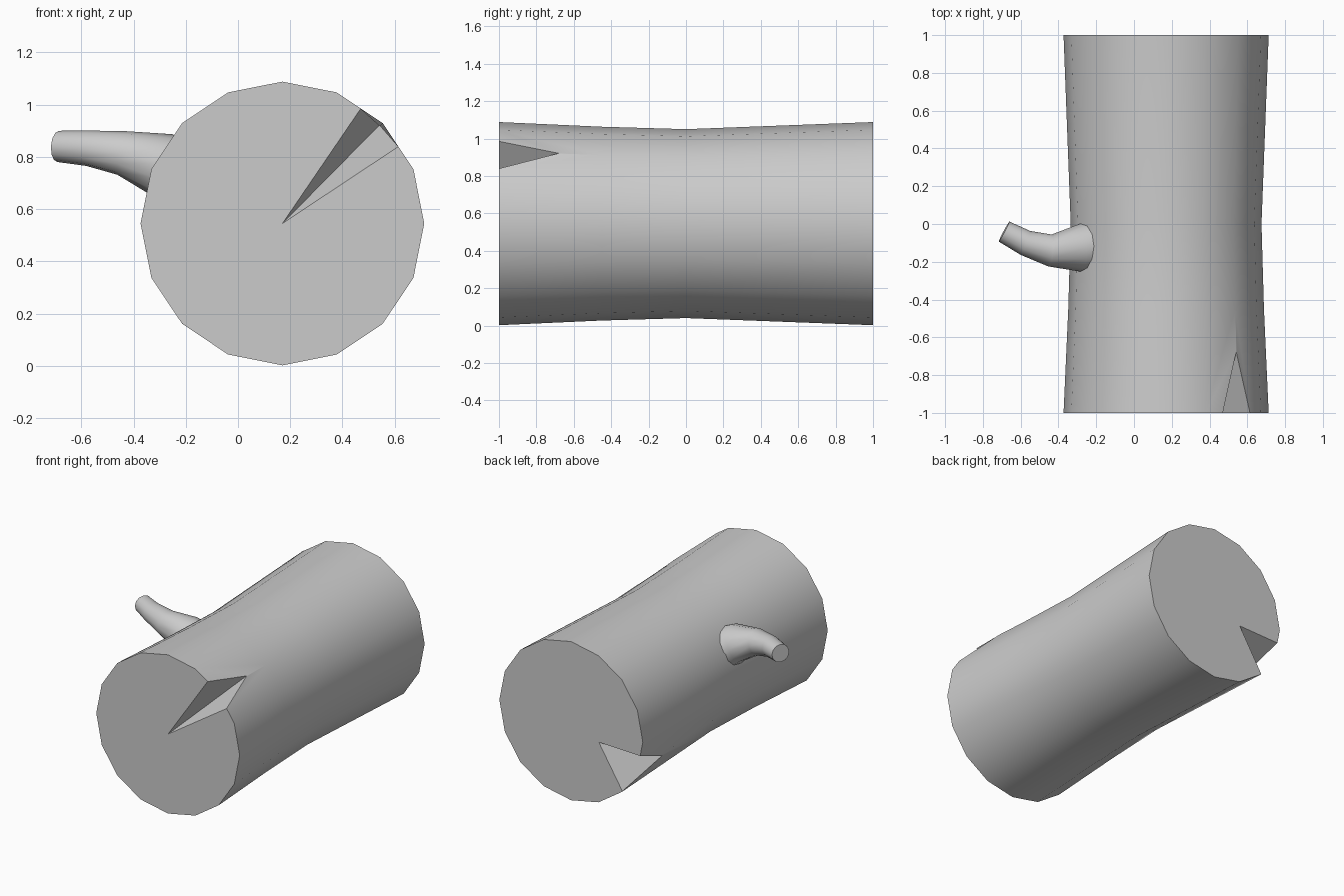
import bpy, bmesh, math
from mathutils import Vector

cube = bpy.data.objects.get("Cube")
if cube:
    bpy.data.objects.remove(cube, do_unlink=True)

# One plain grey for the whole model
GREY = (0.6, 0.6, 0.6, 1)
grey = bpy.data.materials.new("plain grey")
grey.use_nodes = True
grey.diffuse_color = GREY
grey.node_tree.nodes["Principled BSDF"].inputs["Base Color"].default_value = GREY

AXIS = Vector((0.17, 0, 0.545))


def finish(name, bm):
    bmesh.ops.recalc_face_normals(bm, faces=bm.faces)
    mesh = bpy.data.meshes.new(name)
    bm.to_mesh(mesh)
    bm.free()
    mesh.materials.append(grey)
    obj = bpy.data.objects.new(name, mesh)
    bpy.context.collection.objects.link(obj)
    return obj


def activate(obj):
    bpy.ops.object.select_all(action='DESELECT')
    obj.select_set(True)
    bpy.context.view_layer.objects.active = obj


def tube(name, stations, sides, straight=False):
    """Capped tube through (centre, radius) stations."""
    bm = bmesh.new()
    rings = []
    for i, (c, r) in enumerate(stations):
        ahead = stations[min(i + 1, len(stations) - 1)][0]
        behind = stations[max(i - 1, 0)][0]
        t = (ahead - behind).normalized()
        u = t.cross(Vector((0, 0, 1))).normalized()
        v = u.cross(t)
        angles = [2 * math.pi * k / sides for k in range(sides)]
        rings.append([bm.verts.new(c + r * (math.cos(a) * u + math.sin(a) * v)) for a in angles])
    for a, b in zip(rings, rings[1:]):
        for k in range(sides):
            n = (k + 1) % sides
            bm.faces.new((a[k], a[n], b[n], b[k]))
    bm.faces.new(rings[0])
    bm.faces.new(rings[-1])
    return finish(name, bm)


def cut_split(log, core, rim_a, rim_b, apex):
    """Cut a wedge-shaped crack whose walls meet on the line core to apex."""
    core, rim_a, rim_b, apex = (AXIS + Vector(p) for p in (core, rim_a, rim_b, apex))
    mid = (core + apex) / 2
    over = (apex - core) * 0.2
    points = [core - over, apex + over] + [p + (p - mid) * 0.5 for p in (rim_a, rim_b)]
    bm = bmesh.new()
    bmesh.ops.convex_hull(bm, input=[bm.verts.new(p) for p in points])
    cutter = finish("split_cutter", bm)
    cutter.hide_render = True
    mod = log.modifiers.new("split", 'BOOLEAN')
    mod.operation = 'DIFFERENCE'
    mod.solver = 'EXACT'
    mod.object = cutter
    activate(log)
    bpy.ops.object.modifier_apply(modifier=mod.name)
    bpy.data.objects.remove(cutter, do_unlink=True)


# Log with a slight waist
log = tube("log", [(AXIS + Vector((0, y, 0)), r) for y, r in
                   ((-1, 0.543), (-0.45, 0.518), (0, 0.505), (1, 0.543))], 16)

# Cracks in the front and back ends
cut_split(log, (0, -1, 0), (0.30, -1, 0.44), (0.445, -1, 0.295), (0.37, -0.68, 0.375))
cut_split(log, (-0.21, 1, -0.09), (-0.53, 1, -0.10), (-0.393, 1, -0.385), (-0.464, 0.7, -0.224))

# Bent branch stub, rooted inside the log
branch = tube("branch", [(Vector(p), r) for p, r in (
    ((-0.16, -0.11, 0.69), 0.15),
    ((-0.30, -0.13, 0.775), 0.122),
    ((-0.445, -0.14, 0.815), 0.085),
    ((-0.575, -0.10, 0.833), 0.068),
    ((-0.688, -0.04, 0.84), 0.06))], 12)

for obj in (log, branch):
    activate(obj)
    bpy.ops.object.shade_smooth_by_angle(angle=math.radians(35))
